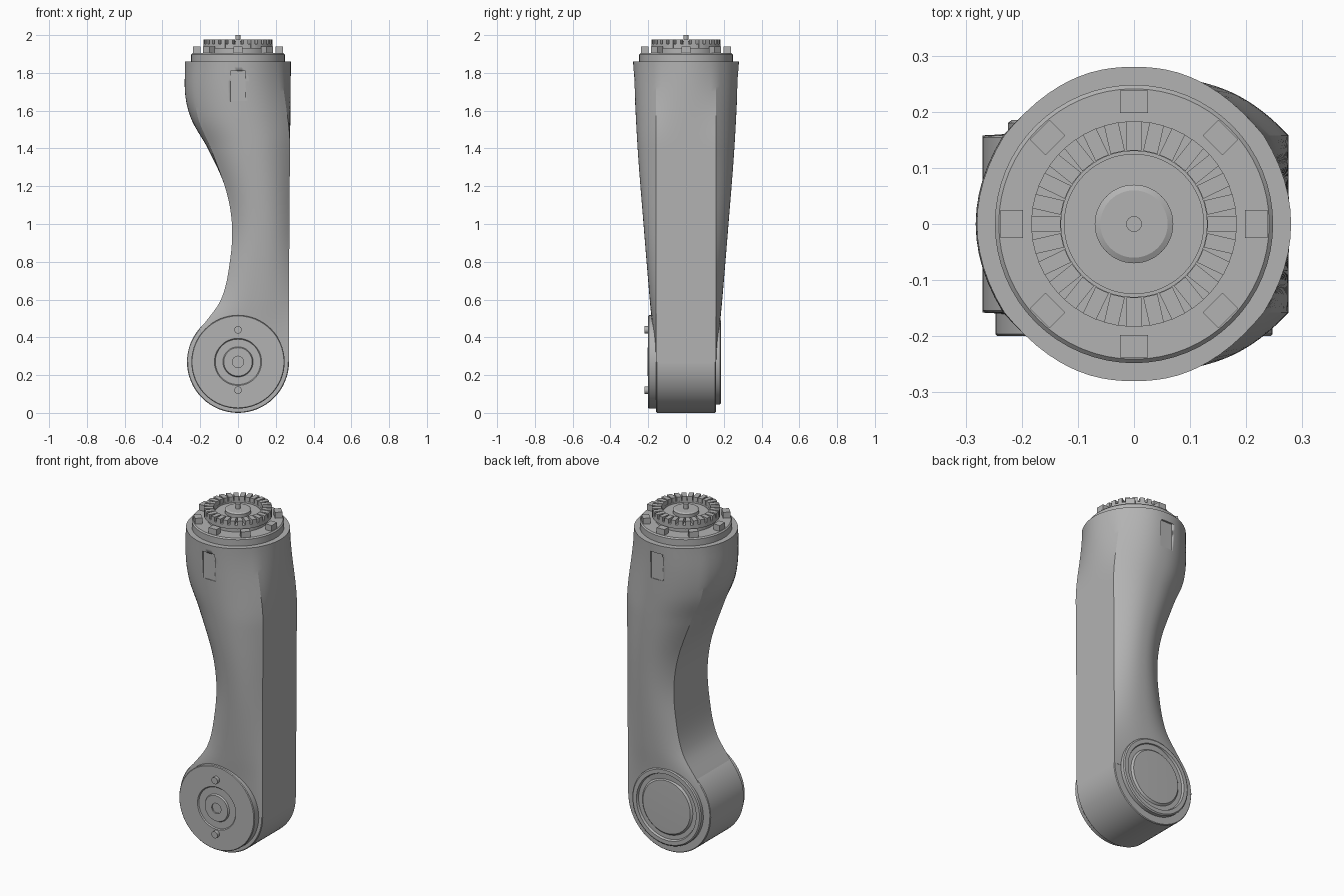
import bpy, bmesh, math
from mathutils import Matrix

if "Cube" in bpy.data.objects:
    bpy.data.objects.remove(bpy.data.objects["Cube"], do_unlink=True)

grey = bpy.data.materials.new("satin grey")
grey.use_nodes = True
colour = (0.45, 0.45, 0.45, 1)
grey.diffuse_color = colour
grey.node_tree.nodes["Principled BSDF"].inputs["Base Color"].default_value = colour

TOP, HUB_Z, HUB_R = 1.86, 0.27, 0.27


def finish(name, bm, angle=25):
    bmesh.ops.recalc_face_normals(bm, faces=bm.faces)
    mesh = bpy.data.meshes.new(name)
    bm.to_mesh(mesh)
    bm.free()
    ob = bpy.data.objects.new(name, mesh)
    bpy.context.collection.objects.link(ob)
    mesh.materials.append(grey)
    bpy.ops.object.select_all(action='DESELECT')
    ob.select_set(True)
    bpy.context.view_layer.objects.active = ob
    bpy.ops.object.shade_smooth_by_angle(angle=math.radians(angle))
    return ob


def lathe(name, profile, matrix=Matrix(), steps=64):
    """Spin (radius, height) points round z, then place the result."""
    bm = bmesh.new()
    verts = [bm.verts.new((r, 0, h)) for r, h in profile]
    edges = [bm.edges.new(pair) for pair in zip(verts, verts[1:])]
    bmesh.ops.spin(bm, geom=verts + edges, cent=(0, 0, 0), axis=(0, 0, 1),
                   angle=math.tau, steps=steps)
    bmesh.ops.remove_doubles(bm, verts=bm.verts, dist=1e-5)
    bm.transform(matrix)
    return finish(name, bm)


def box(bm, size, matrix):
    bmesh.ops.create_cube(bm, size=1, matrix=matrix @ Matrix.Diagonal((*size, 1)))


def curve(points, z):
    """Smooth interpolation through (z, value) points."""
    for i in range(len(points) - 1):
        if z <= points[i + 1][0]:
            break
    a, b = points[i], points[i + 1]
    p = points[max(i - 1, 0)]
    n = points[min(i + 2, len(points) - 1)]
    h = b[0] - a[0]
    t = (z - a[0]) / h
    m0 = (b[1] - p[1]) / (b[0] - p[0]) * h
    m1 = (n[1] - a[1]) / (n[0] - a[0]) * h
    return ((2*t**3 - 3*t*t + 1) * a[1] + (t**3 - 2*t*t + t) * m0
            + (3*t*t - 2*t**3) * b[1] + (t**3 - t*t) * m1)


def ramp(z, low, high):
    t = min(max((z - low) / (high - low), 0), 1)
    return t * t * (3 - 2 * t)


# Arm body: flat strips on the left and right edges, bulged front and back,
# turning into a full circle at the collar
STRIP, ROUND = 0.158, 0.049
inner = [(0.27, -0.27), (0.36, -0.252), (0.45, -0.195), (0.6, -0.09), (0.8, -0.043),
         (1.0, -0.032), (1.2, -0.07), (1.4, -0.16), (1.55, -0.245),
         (1.68, -0.279), (TOP, -0.28)]
outer = [(0.27, 0.27), (1.0, 0.272), (TOP, 0.28)]
width = [(0.27, 0.163), (0.45, 0.178), (0.6, 0.192), (1.0, 0.225),
         (1.4, 0.256), (TOP, 0.28)]


def section(z):
    left, right = curve(inner, z), curve(outer, z)
    left_drop = ROUND * ramp(z, 1.2, 1.72)
    right_drop = ROUND * ramp(z, 1.4, TOP)
    ys = [STRIP * i / 6 for i in range(-6, 6)]
    us = [1 - i / 12 for i in range(24)]
    middle = (left + left_drop + right - right_drop) / 2
    reach = right - right_drop - middle
    bulge = curve(width, z) - STRIP
    strip_r = [(right - right_drop * (y / STRIP) ** 2, y) for y in ys]
    strip_l = [(left + left_drop * (y / STRIP) ** 2, -y) for y in ys]
    side = [(u, STRIP + bulge * (1 - abs(u) ** 2.3)) for u in us]
    back = [(middle + reach * u, y) for u, y in side]
    front = [(middle - reach * u, -y) for u, y in side]
    return strip_r + back + strip_l + front


bm = bmesh.new()
ROWS = 60
rings = []
for row in range(ROWS + 1):
    z = HUB_Z + (TOP - HUB_Z) * row / ROWS
    rings.append([bm.verts.new((x, y, z)) for x, y in section(z)])
for low, high in zip(rings, rings[1:]):
    for k in range(len(low)):
        bm.faces.new((low[k - 1], low[k], high[k], high[k - 1]))
bm.faces.new(rings[0])
bm.faces.new(rings[-1])
body = finish("arm_body", bm, 18)

# Shallow latch pockets near the collar, front and back
bm = bmesh.new()
for side in (-1, 1):
    box(bm, (0.08, 0.04, 0.16), Matrix.Translation((0, side * 0.286, 1.73)))
cutter = finish("latch_pocket_cutter", bm)
cutter.hide_render = True
cutter.hide_set(True)
cut = body.modifiers.new("pockets", 'BOOLEAN')
cut.operation = 'DIFFERENCE'
cut.object = cutter

# Hub drum and its two covers, all turned about the y axis
front = Matrix.Translation((0, 0, HUB_Z)) @ Matrix.Rotation(math.pi / 2, 4, 'X')
back = Matrix.Translation((0, 0, HUB_Z)) @ Matrix.Rotation(-math.pi / 2, 4, 'X')
lathe("hub_drum", [(0, -0.158), (0.266, -0.158), (HUB_R, -0.154),
                   (HUB_R, 0.154), (0.266, 0.158), (0, 0.158)], front)
lathe("front_hub_cover", [(0, 0.15), (0.247, 0.15), (0.247, 0.196), (0.243, 0.2),
                          (0.125, 0.2), (0.12, 0.194), (0.08, 0.194),
                          (0.075, 0.203), (0.03, 0.203), (0.03, 0.195), (0, 0.195)], front)
lathe("back_hub_cover", [(0, 0.15), (0.225, 0.15), (0.225, 0.18), (0.218, 0.185),
                         (0.195, 0.185), (0.19, 0.172), (0.165, 0.172),
                         (0.155, 0.182), (0, 0.186)], back)

# Locating pins on the front cover
for name, z in (("upper_pin", 0.44), ("lower_pin", 0.12)):
    lathe(name, [(0, 0.19), (0.02, 0.19), (0.02, 0.22), (0, 0.22)],
          Matrix.Translation((0, 0, z - HUB_Z)) @ front, 16)

# Stepped collar and mounting plate on top
lathe("collar", [(0, 1.85), (0.248, 1.85), (0.248, 1.898), (0.241, 1.905), (0, 1.905)])
lathe("mounting_plate", [(0, 1.9), (0.165, 1.9), (0.165, 1.935), (0.125, 1.935),
                         (0.125, 1.945), (0.07, 1.945), (0.07, 1.965), (0.06, 1.97),
                         (0, 1.97)])
lathe("centre_stud", [(0, 1.96), (0.014, 1.96), (0.014, 2.0), (0, 2.0)], steps=16)

# Ring of coupling teeth
bm = bmesh.new()
for k in range(28):
    turn = Matrix.Rotation(math.tau * k / 28, 4, 'Z')
    box(bm, (0.052, 0.026, 0.045), turn @ Matrix.Translation((0.157, 0, 1.955)))
finish("coupling_teeth", bm)
lathe("tooth_ring", [(0.13, 1.93), (0.183, 1.93), (0.183, 1.952), (0.13, 1.952), (0.13, 1.93)])

# Lugs round the collar edge
bm = bmesh.new()
for k in range(8):
    turn = Matrix.Rotation(math.tau * k / 8, 4, 'Z')
    box(bm, (0.04, 0.05, 0.035), turn @ Matrix.Translation((0.218, 0, 1.922)))
finish("collar_lugs", bm)
